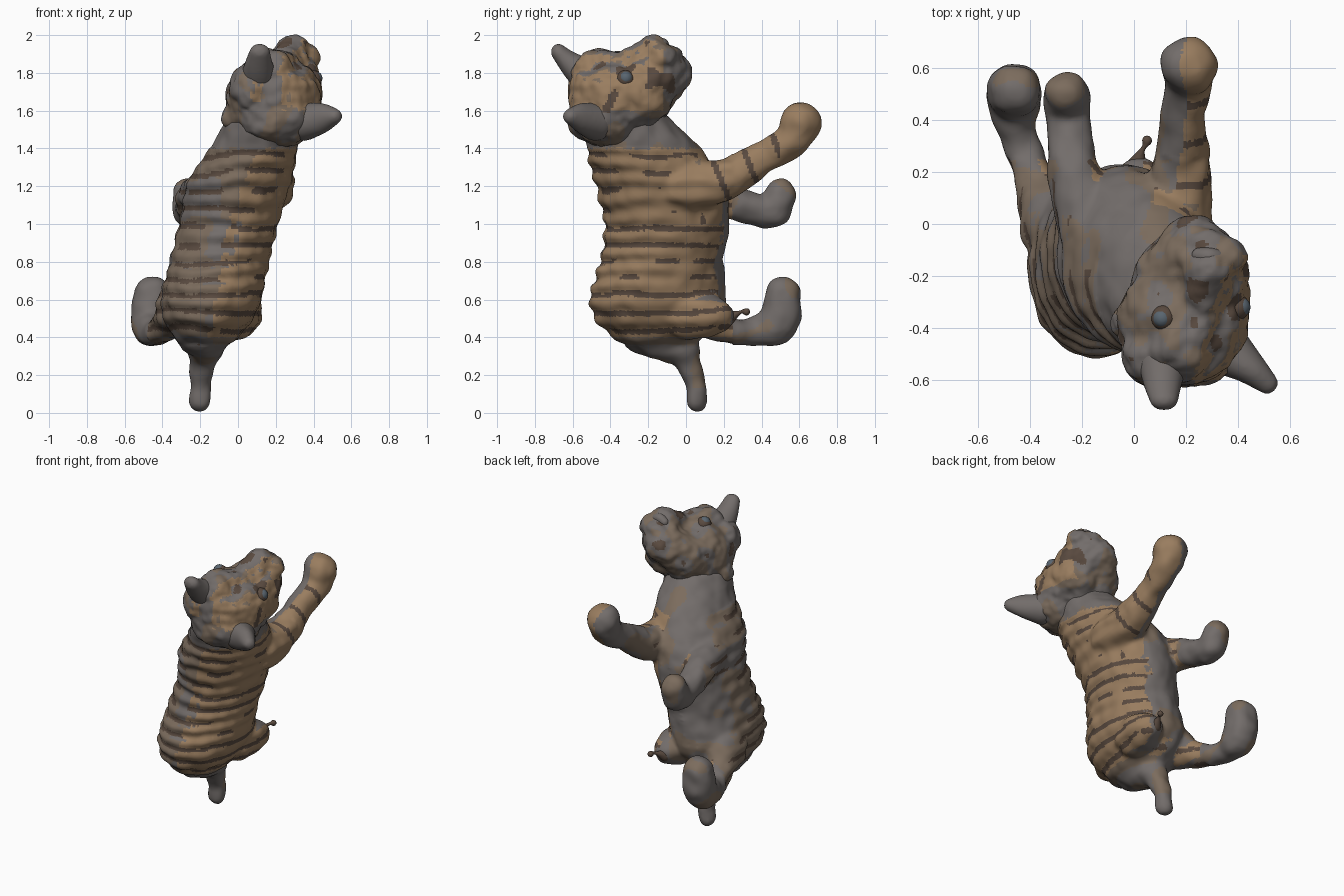
import bpy, bmesh, math
from mathutils import Vector, Matrix, noise

if "Cube" in bpy.data.objects:
    bpy.data.objects.remove(bpy.data.objects["Cube"])


def material(name, rgb):
    m = bpy.data.materials.new(name)
    m.diffuse_color = (*rgb, 1)
    m.use_nodes = True
    m.node_tree.nodes["Principled BSDF"].inputs["Base Color"].default_value = m.diffuse_color
    return m


TAN = material("tan_fur", (0.32, 0.205, 0.115))
BROWN = material("brown_fur", (0.20, 0.15, 0.11))
GREY = material("grey_fur", (0.17, 0.152, 0.145))
DARK = material("dark_stripe", (0.10, 0.068, 0.05))
BLUE = material("eye_blue", (0.10, 0.13, 0.16))
FUR = [TAN, BROWN, GREY, DARK]


def spline(a, b, c, d, t):
    return 0.5 * (2 * b + (c - a) * t + (2 * a - 5 * b + 4 * c - d) * t * t
                  + (3 * b - a - 3 * c + d) * t ** 3)


def chain(bm, pts, steps=7):
    """Ellipsoids strung along a curve; each point is x, y, z, r or x, y, z, rx, ry, rz."""
    pts = [p if len(p) == 6 else (*p, p[3], p[3]) for p in pts]
    if len(pts) == 1:
        pts, steps = pts * 2, 1
    n = len(pts)
    for i in range(n - 1):
        q = [pts[max(i - 1, 0)], pts[i], pts[i + 1], pts[min(i + 2, n - 1)]]
        for s in range(steps + (i == n - 2 and steps > 1)):
            v = [spline(*k, s / steps) for k in zip(*q)]
            mat = Matrix.Translation(v[:3]) @ Matrix.Diagonal((*v[3:], 1))
            bmesh.ops.create_icosphere(bm, subdivisions=3, radius=1, matrix=mat)


def part(name, chains, voxel=0.014, smooth=5, bump=None, paint=None, mats=FUR):
    """Fuse chains into one skin, then sculpt and colour it."""
    bm = bmesh.new()
    for c in chains:
        chain(bm, c)
    me = bpy.data.meshes.new(name + "_rough")
    bm.to_mesh(me)
    bm.free()
    ob = bpy.data.objects.new(name, me)
    bpy.context.collection.objects.link(ob)
    r = ob.modifiers.new("fuse", "REMESH")
    r.mode, r.voxel_size = "VOXEL", voxel
    s = ob.modifiers.new("soften", "SMOOTH")
    s.factor, s.iterations = 0.5, smooth
    skin = bpy.data.meshes.new_from_object(ob.evaluated_get(bpy.context.evaluated_depsgraph_get()))
    ob.modifiers.clear()
    ob.data = skin
    skin.name = name
    skin.materials.clear()
    for m in mats:
        skin.materials.append(m)
    if bump:
        moves = [v.normal * bump(v.co, v.normal) for v in skin.vertices]
        for v, d in zip(skin.vertices, moves):
            v.co += d
    for p in skin.polygons:
        p.use_smooth = True
        p.material_index = paint(p.center, p.normal) if paint else 0
    return ob


# Stripe pattern running around the trunk
def wave(c):
    return math.sin(c.z * 2 * math.pi / 0.092 + 2.5 * noise.noise(c * 3))


def trunk(c):
    return 0.36 < c.z < 1.40 and c.y < 0.25


def body_bump(c, n):
    lump = 0.010 * noise.noise(c * 12)
    if trunk(c) and n.y < 0.5:
        side = 0.004 + 0.005 * max(0, -n.y)
        lump += side * wave(c) * min(1, (0.5 - n.y) * 2)
    return lump


def body_paint(c, n):
    right = n.x > 0.1
    if c.x > 0.08 and c.y > 0.08 and c.z > 1.0 and n.x > -0.1:
        return 3 if math.sin(c.y * 34 + c.z * 14) < -0.85 and c.y < 0.5 else 0
    if trunk(c) and n.y < (0.8 if right else 0.3) and n.z < 0.75:
        if wave(c) < -0.6 and noise.noise(c * 5) > -0.2:
            return 3
        if right and c.z > 0.4:
            return 0
        return 1 if noise.noise(c * 4) > -0.2 else 2
    return 2 if noise.noise(c * 6) > -0.3 else 1


def head_bump(c, n):
    return 0.018 * noise.noise(c * 11) + 0.008 * noise.noise(c * 24)


def head_paint(c, n):
    k = noise.noise(c * 9)
    if c.z > 1.58 and k < -0.33 and c.y > -0.55:
        return 3
    if n.x > 0.25 and n.z < 0.6 and c.y < -0.12 and c.z > 1.6:
        return 0
    return 1 if k > 0.05 else 2


# Torso, legs and tail fused in one skin
torso = [(-0.18, -0.14, 0.41, 0.14, 0.20, 0.12), (-0.15, -0.15, 0.57, 0.26, 0.36, 0.16),
         (-0.10, -0.13, 0.80, 0.265, 0.33, 0.13), (-0.05, -0.10, 1.00, 0.265, 0.335, 0.13),
         (0.00, -0.14, 1.20, 0.275, 0.345, 0.13), (0.075, -0.21, 1.36, 0.24, 0.31, 0.12),
         (0.13, -0.32, 1.52, 0.20, 0.24, 0.12)]
right_front_leg = [(0.15, -0.02, 1.20, 0.15), (0.18, 0.20, 1.235, 0.115), (0.19, 0.40, 1.345, 0.088),
                   (0.21, 0.56, 1.445, 0.095), (0.21, 0.61, 1.54, 0.11)]
left_front_leg = [(-0.17, 0.0, 1.16, 0.13), (-0.23, 0.20, 1.13, 0.10), (-0.25, 0.37, 1.075, 0.085),
                  (-0.255, 0.46, 1.07, 0.092), (-0.26, 0.50, 1.16, 0.085)]
left_hind_leg = [(-0.29, 0.0, 0.56, 0.15), (-0.37, 0.15, 0.47, 0.085), (-0.42, 0.27, 0.43, 0.07),
                 (-0.455, 0.38, 0.435, 0.078), (-0.46, 0.49, 0.48, 0.11), (-0.455, 0.515, 0.63, 0.097)]
right_haunch = [(-0.02, 0.0, 0.53, 0.14), (0.01, 0.10, 0.52, 0.12), (0.02, 0.17, 0.51, 0.085)]
tail = [(-0.17, -0.15, 0.39, 0.11), (-0.175, -0.03, 0.34, 0.095), (-0.19, 0.02, 0.25, 0.066),
        (-0.20, 0.05, 0.15, 0.056), (-0.20, 0.06, 0.06, 0.055)]
part("body", [torso, right_front_leg, left_front_leg, left_hind_leg, right_haunch, tail],
     bump=body_bump, paint=body_paint)

# Small wisp left at the right haunch
part("fur_wisp", [[(0.01, 0.22, 0.50, 0.04), (0.03, 0.28, 0.53, 0.012), (0.05, 0.31, 0.54, 0.012)],
                  [(0.05, 0.32, 0.535, 0.02)]], voxel=0.006, smooth=2, mats=[DARK])

# Head: skull, ruff, cheeks, brow, muzzle and chin
part("head", [[(0.19, -0.36, 1.67, 0.255, 0.265, 0.23)],
              [(0.20, -0.42, 1.56, 0.23, 0.21, 0.15)],
              [(-0.02, -0.38, 1.57, 0.075)],
              [(0.27, -0.24, 1.70, 0.18), (0.28, -0.13, 1.83, 0.13)],
              [(0.36, -0.12, 1.88, 0.075)],
              [(0.17, -0.22, 1.70, 0.17), (0.225, -0.08, 1.79, 0.115)],
              [(0.18, -0.47, 1.80, 0.13), (0.25, -0.32, 1.82, 0.10), (0.29, -0.17, 1.92, 0.085)],
              [(0.08, -0.50, 1.72, 0.13)]],
     smooth=4, bump=head_bump, paint=head_paint)

# Ears
part("left_ear", [[(0.11, -0.51, 1.77, 0.10, 0.09, 0.10), (0.11, -0.61, 1.84, 0.075, 0.05, 0.075),
                   (0.115, -0.675, 1.91, 0.055, 0.04, 0.045)]], voxel=0.01, mats=[GREY])
part("right_ear", [[(0.35, -0.48, 1.54, 0.10), (0.44, -0.555, 1.56, 0.075, 0.055, 0.08),
                    (0.51, -0.61, 1.57, 0.042)]], voxel=0.01, mats=[GREY])

# Eyes with dark rims, and nose
for side, (x, y, z) in {"left": (0.115, -0.36, 1.865), "right": (0.395, -0.32, 1.765)}.items():
    rim = Vector((x, y, z))
    out = (rim - Vector((0.19, -0.34, 1.67))).normalized()
    part(side + "_eye_rim", [[(*rim, 0.05)]], voxel=0.008, smooth=1, mats=[DARK])
    part(side + "_eye", [[(*(rim + out * 0.016), 0.038)]], voxel=0.006, smooth=1, mats=[BLUE])
part("nose", [[(0.25, -0.12, 1.935, 0.03), (0.29, -0.125, 1.95, 0.035), (0.33, -0.13, 1.935, 0.03)]],
     voxel=0.008, smooth=2, mats=[GREY])
